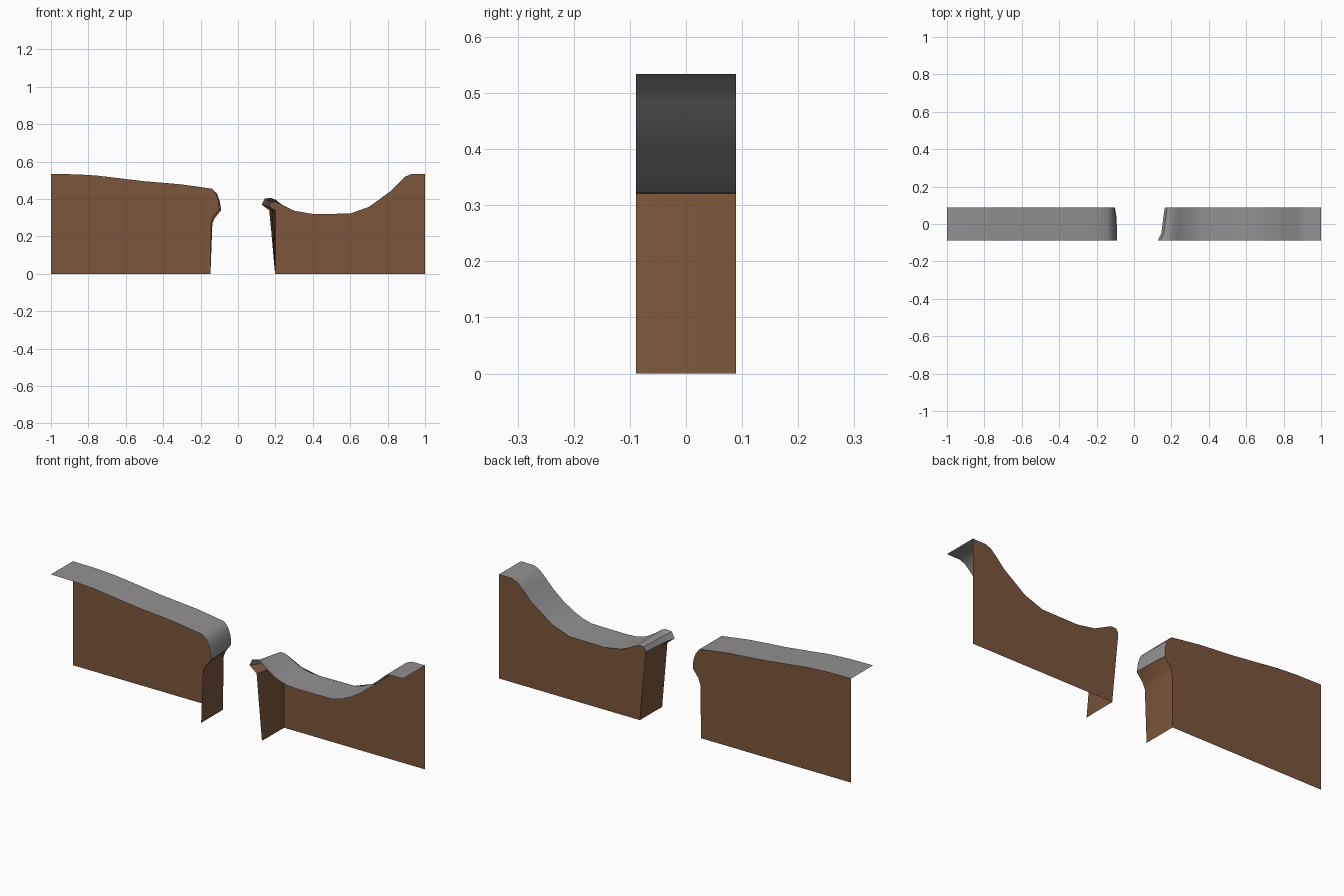
import bpy, bmesh

if "Cube" in bpy.data.objects:
    bpy.data.objects.remove(bpy.data.objects["Cube"])


def material(name, rgb):
    m = bpy.data.materials.new(name)
    m.diffuse_color = (*rgb, 1)
    m.use_nodes = True
    m.node_tree.nodes["Principled BSDF"].inputs["Base Color"].default_value = m.diffuse_color
    return m


STONE = material("grey_surface", (0.29, 0.28, 0.28))
EARTH = material("brown_earth", (0.20, 0.093, 0.043))
YS = (-0.089, -0.05, 0.04, 0.089)


def finish(name, bm, mat, outward):
    # Turn faces so that their average normal agrees with the outward direction
    bmesh.ops.recalc_face_normals(bm, faces=bm.faces)
    bm.normal_update()
    if sum(sum(a * b for a, b in zip(f.normal, outward)) * f.calc_area() for f in bm.faces) < 0:
        bmesh.ops.reverse_faces(bm, faces=bm.faces)
    me = bpy.data.meshes.new(name)
    bm.to_mesh(me)
    bm.free()
    ob = bpy.data.objects.new(name, me)
    bpy.context.collection.objects.link(ob)
    me.materials.append(mat)
    bpy.context.view_layer.objects.active = ob
    ob.select_set(True)
    bpy.ops.object.shade_smooth_by_angle(angle=0.7)
    ob.select_set(False)


def sheet(name, rows, mat, outward):
    # Skin between profiles placed at each depth
    bm = bmesh.new()
    grid = [[bm.verts.new((x, y, z)) for x, z in row] for y, row in zip(YS, rows)]
    for a, b in zip(grid, grid[1:]):
        for i in range(len(a) - 1):
            bm.faces.new((a[i], a[i + 1], b[i + 1], b[i]))
    finish(name, bm, mat, outward)


def blend(front, back, weights):
    return [[(a[0] + (b[0] - a[0]) * w, a[1] + (b[1] - a[1]) * w)
             for a, b in zip(front, back)] for w in weights]


def bank(side, run, lip_front, lip_back, under_front, under_back, weights, out):
    tops = blend(run + lip_front, run + lip_back, weights)
    unders = blend(lip_front[-1:] + under_front, lip_back[-1:] + under_back, weights)
    sheet(side + "_ground_top", tops, STONE, (0, 0, 1))
    sheet(side + "_gap_wall", unders, EARTH, (out, 0, 0))
    # Flat back wall following the last profile
    bm = bmesh.new()
    outline = tops[-1] + unders[-1][1:] + [(run[0][0], 0)]
    f = bm.faces.new([bm.verts.new((x, YS[-1], z)) for x, z in outline])
    bmesh.ops.triangulate(bm, faces=[f])
    finish(side + "_back_wall", bm, EARTH, (0, 1, 0))


# Left bank: gentle slope with a drooping rounded lip
bank("left",
     [(-1, .534), (-.86, .532), (-.75, .525), (-.62, .509), (-.5, .495), (-.38, .485),
      (-.3, .478), (-.2, .464)],
     [(-.14, .455), (-.113, .43), (-.098, .39), (-.09, .34)],
     [(-.14, .455), (-.118, .428), (-.104, .39), (-.102, .345)],
     [(-.125, .297), (-.137, .27), (-.147, 0)],
     [(-.132, .305), (-.145, .27), (-.147, 0)],
     (0, 0, .35, 1), 1)

# Right bank: hollow with a raised curled lip
bank("right",
     [(1, .534), (.925, .533), (.895, .52), (.86, .487), (.82, .445), (.757, .393),
      (.70, .358), (.65, .335), (.60, .322), (.5, .32), (.4, .32), (.34, .323), (.285, .34)],
     [(.235, .37), (.2, .397), (.175, .406), (.143, .402), (.127, .37)],
     [(.25, .358), (.225, .374), (.2, .384), (.177, .382), (.165, .36)],
     [(.168, .338), (.198, 0)],
     [(.2, .34), (.2, 0)],
     (0, .5, .8, 1), -1)
